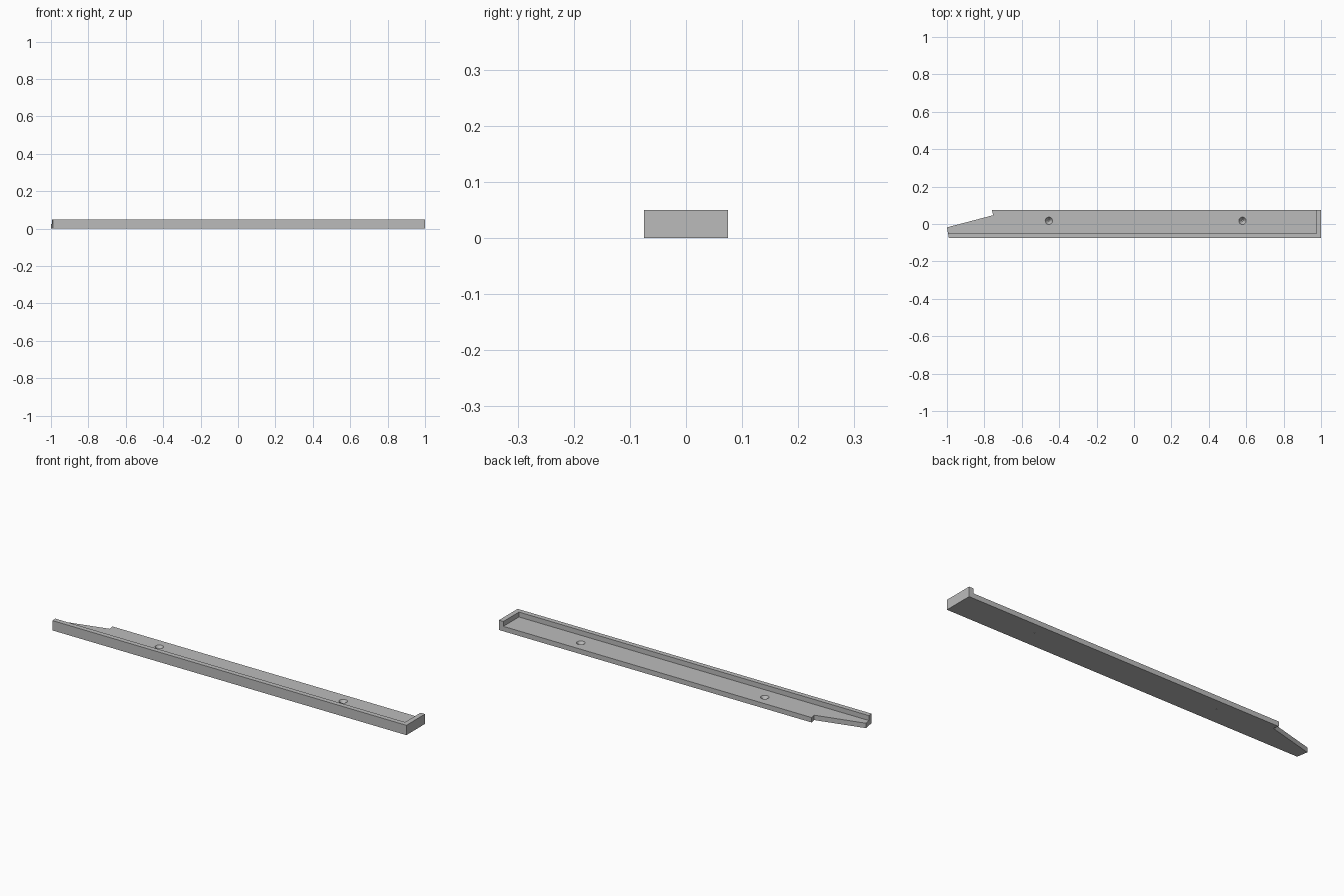
import bpy
import bmesh

if "Cube" in bpy.data.objects:
    bpy.data.objects.remove(bpy.data.objects["Cube"])

HEIGHT, FLOOR, WALL = 0.05, 0.025, 0.025

grey = bpy.data.materials.new("plain grey")
grey.use_nodes = True
color = (0.5, 0.5, 0.5, 1)
grey.diffuse_color = color
grey.node_tree.nodes["Principled BSDF"].inputs["Base Color"].default_value = color


def finish(name, bm):
    bmesh.ops.recalc_face_normals(bm, faces=bm.faces)
    mesh = bpy.data.meshes.new(name)
    bm.to_mesh(mesh)
    bm.free()
    mesh.materials.append(grey)
    obj = bpy.data.objects.new(name, mesh)
    bpy.context.collection.objects.link(obj)
    return obj


def prism(name, outline, z0, z1):
    bm = bmesh.new()
    face = bm.faces.new([bm.verts.new((x, y, z0)) for x, y in outline])
    top = bmesh.ops.extrude_face_region(bm, geom=[face])["geom"]
    verts = [v for v in top if isinstance(v, bmesh.types.BMVert)]
    bmesh.ops.translate(bm, verts=verts, vec=(0, 0, z1 - z0))
    return finish(name, bm)


def cut(target, cutter):
    mod = target.modifiers.new(cutter.name, "BOOLEAN")
    mod.operation = "DIFFERENCE"
    mod.solver = "EXACT"
    mod.object = cutter
    bpy.context.view_layer.objects.active = target
    bpy.ops.object.modifier_apply(modifier=mod.name)
    bpy.data.objects.remove(cutter)


# Rail blank with a tapered, notched tip
rail = prism("rail", [(-0.99, -0.075), (1, -0.075), (1, 0.075), (-0.76, 0.075),
                      (-0.753, 0.047), (-1, -0.018)], 0, HEIGHT)

# Recess that leaves a front wall and an end wall
x1, y0 = 1 - WALL, -0.075 + WALL
cut(rail, prism("recess", [(-1.1, y0), (x1, y0), (x1, 0.2), (-1.1, 0.2)],
                FLOOR, HEIGHT + 0.1))

# Countersunk screw holes tapering to a pinhole underneath
for x in (-0.455, 0.58):
    bm = bmesh.new()
    bmesh.ops.create_cone(bm, cap_ends=True, segments=24, radius1=0.0015,
                          radius2=0.0205, depth=FLOOR + 0.002)
    bmesh.ops.translate(bm, verts=bm.verts, vec=(x, 0.017, FLOOR / 2))
    cut(rail, finish("screw_hole", bm))

# Smooth the cones, keep the box edges sharp
rail.select_set(True)
bpy.context.view_layer.objects.active = rail
bpy.ops.object.shade_smooth_by_angle()
